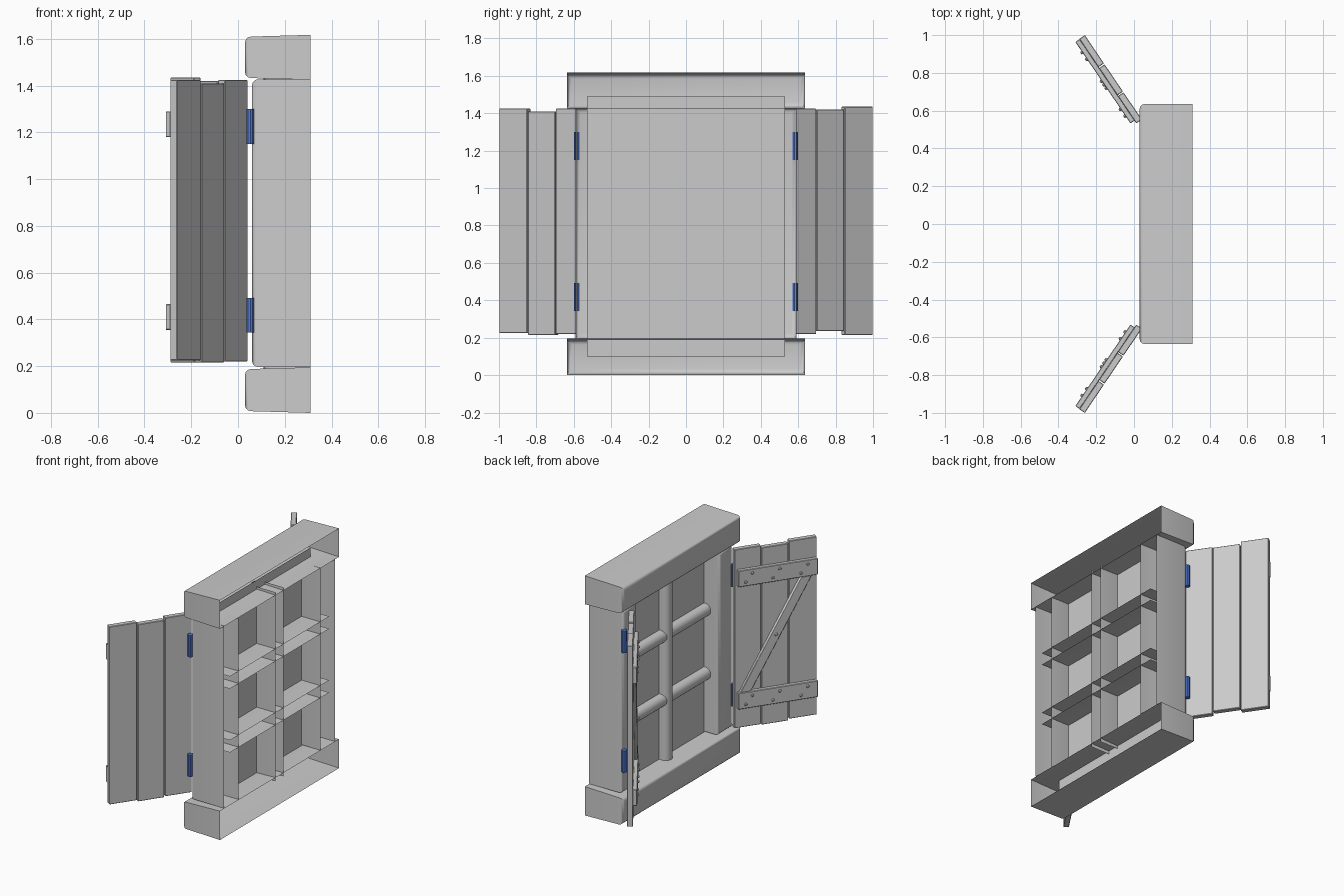
import bpy, bmesh, math
from mathutils import Matrix, Vector

cube = bpy.data.objects.get("Cube")
if cube:
    bpy.data.objects.remove(cube)


def material(name, rgb):
    m = bpy.data.materials.new(name)
    m.use_nodes = True
    m.diffuse_color = (*rgb, 1)
    m.node_tree.nodes["Principled BSDF"].inputs["Base Color"].default_value = (*rgb, 1)
    return m


GREY = material("plain grey", (0.6, 0.6, 0.6))
BLUE = material("hinge blue", (0.08, 0.19, 0.7))


def finish(bm, name, mat, matrix=None):
    """Turn a bmesh into a named, shaded object."""
    if matrix:
        bm.transform(matrix)
    bmesh.ops.recalc_face_normals(bm, faces=bm.faces) if matrix else None
    mesh = bpy.data.meshes.new(name)
    bm.to_mesh(mesh)
    bm.free()
    obj = bpy.data.objects.new(name, mesh)
    bpy.context.collection.objects.link(obj)
    mesh.materials.append(mat)
    bpy.ops.object.select_all(action="DESELECT")
    bpy.context.view_layer.objects.active = obj
    obj.select_set(True)
    bpy.ops.object.shade_smooth_by_angle(angle=math.radians(35))
    return obj


def box(lo, hi):
    bm = bmesh.new()
    bmesh.ops.create_cube(bm, size=1)
    lo, hi = Vector(lo), Vector(hi)
    for v in bm.verts:
        v.co = Vector(((v.co[i] + 0.5) * (hi[i] - lo[i]) + lo[i]) for i in range(3))
    return bm


def shell(name, lo, hi, radius, segments, axis, open_ends=False, flare=0):
    """Box with rounded street-side (-x) edges running along axis, open at +x."""
    bm = box(lo, hi)
    for v in bm.verts:
        if flare and v.co.x < hi[0] - 0.01:
            v.co.z += flare if v.co.z < (lo[2] + hi[2]) / 2 else -flare
    drop = [f for f in bm.faces if f.normal.x > 0.9
            or (open_ends and abs(f.normal[axis]) > 0.9)]
    front = [e for e in bm.edges if all(v.co.x < lo[0] + 0.01 for v in e.verts)]
    if open_ends:
        front = [e for e in front
                 if abs((e.verts[0].co - e.verts[1].co)[axis]) > 0.2]
    bmesh.ops.delete(bm, geom=drop, context="FACES_ONLY")
    bmesh.ops.bevel(bm, geom=front, offset=radius, segments=segments,
                    profile=0.5, affect="EDGES")
    return finish(bm, name, GREY)


BACK = 0.31

# Frame: hollow beams top and bottom, hollow posts at the sides
shell("sill_beam", (0.03, -0.635, 0), (BACK, 0.635, 0.195), 0.025, 3, 1, flare=0.008)
shell("lintel_beam", (0.03, -0.635, 1.425), (BACK, 0.635, 1.617), 0.025, 3, 1, flare=0.008)
for side, label in ((1, "left"), (-1, "right")):
    y = sorted((side * 0.435, side * 0.59))
    shell(label + "_post", (0.06, y[0], 0.197), (BACK, y[1], 1.427), 0.025, 3, 2)

# Glazing bars and pane
shell("upright_bar", (0.11, -0.043, 0.17), (BACK, 0.043, 1.445), 0.04, 5, 2, True)
for label, z in (("lower", 0.55), ("upper", 0.98)):
    shell(label + "_cross_bar", (0.12, -0.53, z), (BACK, 0.53, z + 0.083), 0.04, 5, 1, True)

pane = bmesh.new()
pane.faces.new([pane.verts.new((0.17, y, z)) for y, z in
                ((-0.53, 0.1), (0.53, 0.1), (0.53, 1.49), (-0.53, 1.49))])
finish(pane, "window_pane", GREY)

# Shutters in local axes: x from hinge to tip, y outward to the battens, z up
PLANKS = ((0, 0.174), (0.179, 0.353), (0.359, 0.54))
HEIGHTS = {"right": ((0.22, 1.425), (0.215, 1.41), (0.225, 1.425)),
           "left": ((0.22, 1.425), (0.235, 1.42), (0.215, 1.435))}
BATTENS = (("lower", 0.355, 0.465), ("upper", 1.18, 1.29))
THICK, OUTER = 0.036, 0.062


def beveled(bm, name, matrix):
    bmesh.ops.bevel(bm, geom=bm.edges[:], offset=0.003, segments=1, affect="EDGES")
    finish(bm, name, GREY, matrix)


def stud(name, u, z, matrix):
    bm = bmesh.new()
    turn = Matrix.Rotation(-math.pi / 2, 4, "X")
    bmesh.ops.create_cone(bm, cap_ends=True, segments=8, radius1=0.011, radius2=0.006,
                          depth=0.012, matrix=Matrix.Translation((u, OUTER + 0.004, z)) @ turn)
    finish(bm, name, GREY, matrix)


for side, label in ((1, "left"), (-1, "right")):
    m = Matrix(((-0.56, -0.828, 0, 0.042),
                (0.828 * side, -0.56 * side, 0, 0.553 * side),
                (0, 0, 1, 0), (0, 0, 0, 1)))
    for i, ((u0, u1), (z0, z1)) in enumerate(zip(PLANKS, HEIGHTS[label])):
        bm = box((u0, 0, z0), (u1, THICK, z1))
        beveled(bm, f"{label}_shutter_plank_{i + 1}", m)
    for part, z0, z1 in BATTENS:
        beveled(box((0.017, THICK - 0.002, z0), (0.538, OUTER, z1)),
                f"{label}_{part}_batten", m)
        for i, (u0, u1) in enumerate(PLANKS):
            mid = (u0 + u1) / 2
            for k in (-1, 1):
                stud(f"{label}_{part}_stud_{i}_{k}", mid + k * 0.022,
                     (z0 + z1) / 2 + k * 0.027, m)

    # Diagonal brace: an upright-cut bar between the battens
    brace = box((0, THICK - 0.002, 0.464), (0.07, OUTER - 0.004, 1.181))
    for v in brace.verts:
        v.co.x += 0.03 if v.co.z < 0.8 else 0.43
    beveled(brace, label + "_brace", m)
    stud(label + "_brace_stud", 0.265, 0.82, m)

    # Hinge barrels
    for part, z in (("lower", 0.418), ("upper", 1.225)):
        bm = bmesh.new()
        bmesh.ops.create_cone(bm, cap_ends=True, segments=10, radius1=0.017, radius2=0.017,
                              depth=0.148, matrix=Matrix.Translation((0.053, side * 0.583, z)))
        finish(bm, f"{label}_{part}_hinge", BLUE)
